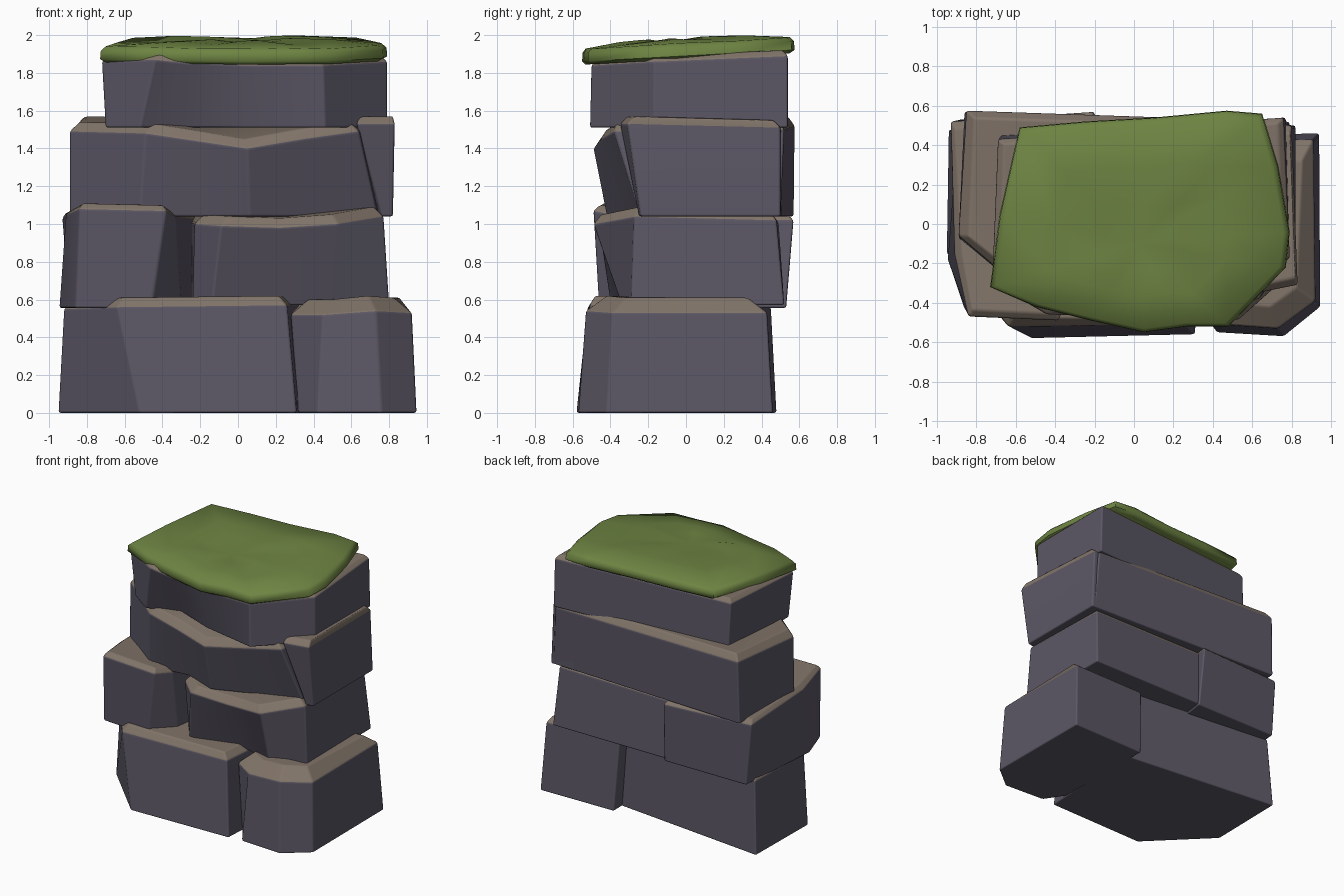
import bpy, bmesh, math
from mathutils import Vector


def material(name, rgb):
    m = bpy.data.materials.new(name)
    m.diffuse_color = (*rgb, 1)
    return m


STONE = material("stone", (0.105, 0.095, 0.13))
STONE_TOP = material("stone_top", (0.22, 0.175, 0.14))
GRASS = material("grass", (0.155, 0.23, 0.055))


def skin(name, rings, top_centre, mats, top_from, angle):
    """Join rings of equal length, close the base and fan the top."""
    bm = bmesh.new()
    vr = [[bm.verts.new(p) for p in r] for r in rings]
    n = len(vr[0])
    bm.faces.new(vr[0][::-1])
    for k in range(len(vr) - 1):
        for i in range(n):
            j = (i + 1) % n
            f = bm.faces.new((vr[k][i], vr[k][j], vr[k + 1][j], vr[k + 1][i]))
            f.material_index = int(k >= top_from)
    c = bm.verts.new(top_centre)
    for i in range(n):
        f = bm.faces.new((vr[-1][i], vr[-1][(i + 1) % n], c))
        f.material_index = int(len(mats) > 1)
    bmesh.ops.recalc_face_normals(bm, faces=bm.faces)
    me = bpy.data.meshes.new(name)
    bm.to_mesh(me)
    bm.free()
    for m in mats:
        me.materials.append(m)
    ob = bpy.data.objects.new(name, me)
    bpy.context.collection.objects.link(ob)
    bpy.context.view_layer.objects.active = ob
    ob.select_set(True)
    bpy.ops.object.shade_smooth_by_angle(angle=math.radians(angle))
    ob.select_set(False)
    return ob


def rock(name, z0, pts, inset=0.04, drop=0.05):
    """pts: base x, base y, top x, top y, top z for each corner."""
    n = len(pts)
    base = [Vector((p[0], p[1], z0)) for p in pts]
    shoulder = [Vector((p[2], p[3], p[4] - drop)) for p in pts]
    c = sum((Vector(p[2:]) for p in pts), Vector()) / n
    top = []
    for p in pts:
        d = Vector((c.x - p[2], c.y - p[3], 0)).normalized() * inset * 1.3
        top.append(Vector(p[2:]) + d)
    ob = skin(name, [base, shoulder, top], c, [STONE, STONE_TOP], 1, 32)
    b = ob.modifiers.new("worn_edges", 'BEVEL')
    b.width, b.segments, b.limit_method = 0.012, 2, 'ANGLE'
    b.angle_limit = math.radians(25)
    b.harden_normals = True


# Bottom layer
rock("base_rock_left", 0, [
    (-0.52, -0.58, -0.64, -0.52, 0.61), (0.31, -0.56, 0.26, -0.51, 0.62),
    (0.36, 0.34, 0.34, 0.32, 0.62), (-0.94, 0.48, -0.91, 0.45, 0.61),
    (-0.95, -0.15, -0.92, -0.14, 0.60)])
rock("base_rock_right", 0, [
    (0.32, -0.40, 0.28, -0.40, 0.60), (0.42, -0.55, 0.45, -0.51, 0.60),
    (0.76, -0.57, 0.73, -0.53, 0.62), (0.945, -0.42, 0.92, -0.39, 0.61),
    (0.94, 0.46, 0.91, 0.43, 0.61), (0.31, 0.45, 0.28, 0.42, 0.61)], 0.09, 0.08)

# Second layer
rock("second_rock_left", 0.555, [
    (-0.945, -0.18, -0.91, -0.15, 1.08), (-0.86, -0.43, -0.84, -0.47, 1.11),
    (-0.46, -0.46, -0.38, -0.49, 1.10), (-0.30, -0.31, -0.33, -0.34, 1.07),
    (-0.18, 0.53, -0.20, 0.57, 1.05), (-0.89, 0.53, -0.93, 0.52, 1.06)], 0.03, 0.03)
rock("second_rock_right", 0.57, [
    (-0.24, -0.26, -0.23, -0.33, 1.05), (-0.14, -0.40, -0.09, -0.46, 1.04),
    (0.28, -0.28, 0.22, -0.46, 1.03), (0.50, -0.34, 0.53, -0.49, 1.05),
    (0.80, -0.29, 0.77, -0.27, 1.09), (0.79, 0.52, 0.76, 0.48, 1.07),
    (-0.25, 0.52, -0.25, 0.49, 1.06)])

# Third layer
rock("third_rock_main", 1.04, [
    (-0.89, -0.07, -0.89, -0.06, 1.54), (-0.52, -0.36, -0.49, -0.40, 1.53),
    (-0.20, -0.32, -0.22, -0.44, 1.49), (0.06, -0.42, 0.05, -0.49, 1.45),
    (0.38, -0.30, 0.35, -0.45, 1.50), (0.74, -0.24, 0.64, -0.38, 1.54),
    (0.80, 0.50, 0.77, 0.52, 1.55), (-0.86, 0.57, -0.85, 0.575, 1.57)])
rock("third_rock_corner", 1.04, [
    (0.76, -0.25, 0.63, -0.35, 1.57), (0.82, -0.24, 0.83, -0.31, 1.57),
    (0.82, 0.50, 0.80, 0.50, 1.55), (0.60, 0.51, 0.60, 0.51, 1.55)], 0.03, 0.04)

# Top layer
rock("top_rock", 1.51, [
    (-0.70, -0.27, -0.72, -0.30, 1.89), (-0.52, -0.40, -0.44, -0.46, 1.90),
    (-0.28, -0.30, -0.25, -0.47, 1.88), (0.02, -0.42, 0.05, -0.50, 1.87),
    (0.46, -0.51, 0.45, -0.50, 1.87), (0.79, -0.17, 0.79, -0.17, 1.89),
    (0.77, 0.54, 0.76, 0.54, 1.92), (-0.68, 0.45, -0.69, 0.43, 1.91)], 0.03, 0.03)

# Grass cap: a tilted, gently rolling pad with a soft rim
outline = [(-0.73, -0.32), (-0.50, -0.42), (-0.22, -0.49), (0.05, -0.55), (0.27, -0.52),
           (0.48, -0.52), (0.77, -0.22), (0.79, -0.04), (0.73, 0.30), (0.65, 0.56),
           (0.47, 0.575), (0.10, 0.54), (-0.25, 0.52), (-0.58, 0.49), (-0.68, 0.05)]
centre = (0.02, -0.10)


def cap_ring(scale, lift, wave=0.0):
    ring = []
    for i, (x, y) in enumerate(outline):
        px = centre[0] + (x - centre[0]) * scale
        py = centre[1] + (y - centre[1]) * scale
        z = 1.855 + 0.055 * (y * scale + 0.55) + lift + wave * math.sin(i * 2.1)
        ring.append((px, py, min(z, 2.0)))
    return ring


skin("grass_cap",
     [cap_ring(0.96, -0.012), cap_ring(1.0, 0.005), cap_ring(0.995, 0.05),
      cap_ring(0.96, 0.072, 0.003), cap_ring(0.6, 0.088, 0.008), cap_ring(0.3, 0.092, 0.008)],
     (centre[0], centre[1], 1.96), [GRASS], 99, 60)
